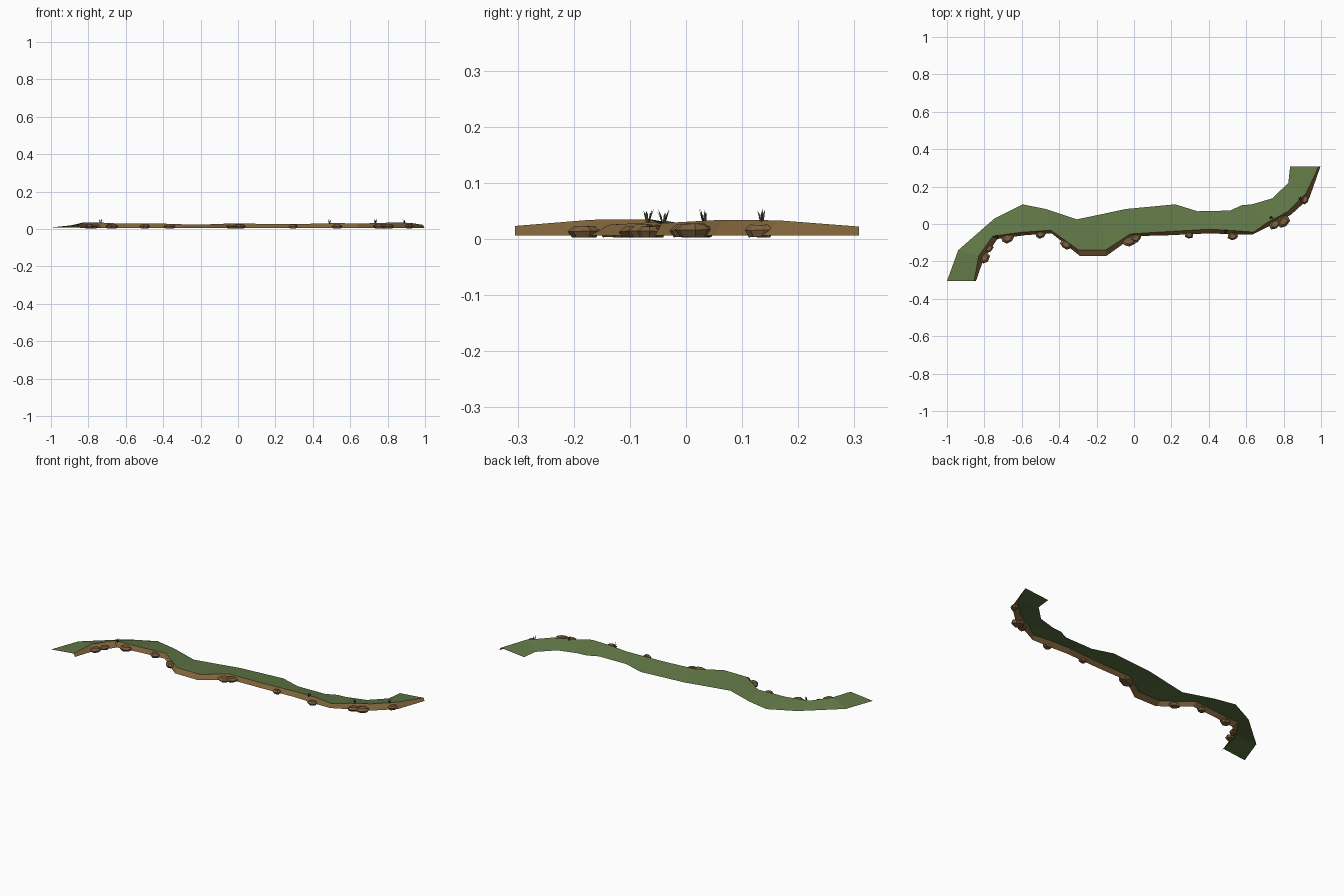
import bpy, bmesh, math, random
from mathutils import Vector

if "Cube" in bpy.data.objects:
    bpy.data.objects.remove(bpy.data.objects["Cube"])

random.seed(4)

def material(name, rgb):
    m = bpy.data.materials.new(name)
    m.diffuse_color = (*rgb, 1)
    m.use_nodes = True
    m.node_tree.nodes["Principled BSDF"].inputs["Base Color"].default_value = m.diffuse_color
    return m

GRASS = material("meadow green", (0.12, 0.188, 0.062))
EARTH = material("earth brown", (0.215, 0.125, 0.043))
STONE = material("stone brown", (0.205, 0.118, 0.045))
BLADE = material("dark blade green", (0.045, 0.075, 0.028))

def finish(name, bm, mats):
    me = bpy.data.meshes.new(name)
    bm.to_mesh(me)
    bm.free()
    for m in mats:
        me.materials.append(m)
    ob = bpy.data.objects.new(name, me)
    bpy.context.collection.objects.link(ob)
    return ob

# Bank outlines, left to right: rear edge (x, y), crest (x, y, z), foot (x, y)
REAR = [(-1, -.305), (-.94, -.14), (-.745, .03), (-.595, .105), (-.47, .08), (-.305, .025),
        (-.17, .053), (-.045, .08), (.22, .105), (.34, .068), (.515, .072), (.575, .1),
        (.63, .105), (.74, .137), (.825, .22), (.835, .308)]
CREST = [(-.855, -.305, .023), (-.83, -.17, .034), (-.755, -.065, .035), (-.61, -.045, .028),
         (-.445, -.033, .03), (-.297, -.138, .025), (-.15, -.138, .025), (-.02, -.053, .03),
         (.19, -.04, .026), (.405, -.028, .028), (.53, -.035, .032), (.64, -.043, .028),
         (.715, .01, .031), (.82, .065, .034), (.92, .165, .033), (.988, .308, .022)]
FOOT = [(-.845, -.305), (-.805, -.19), (-.73, -.08), (-.585, -.06), (-.44, -.05), (-.29, -.17),
        (-.147, -.17), (0, -.065), (.19, -.06), (.405, -.05), (.53, -.055), (.635, -.055),
        (.725, -.01), (.84, .05), (.938, .14), (.997, .308)]

# Open shell: sloping grass top and steep earth face
bm = bmesh.new()
rear = [bm.verts.new((x, y, .008)) for x, y in REAR]
crest = [bm.verts.new(p) for p in CREST]
foot = [bm.verts.new((x, y, .006)) for x, y in FOOT]
for i in range(len(rear) - 1):
    bm.faces.new((crest[i], crest[i + 1], rear[i + 1], rear[i])).material_index = 0
    bm.faces.new((foot[i], foot[i + 1], crest[i + 1], crest[i])).material_index = 1
finish("grassy_bank", bm, [GRASS, EARTH])

# Flat faceted stones set into the earth face: x, y, length, direction in degrees
def stone(x, y, length, ang):
    bm = bmesh.new()
    n = 7
    a = math.radians(ang)
    h = random.uniform(.018, .024)
    jit = [random.uniform(.85, 1.12) for _ in range(n)]
    rings = []
    for z, s in ((.002, .72), (.002 + h * .55, 1), (.002 + h, .6)):
        ring = []
        for k in range(n):
            t = math.tau * k / n
            u = math.cos(t) * length / 2 * s * jit[k]
            v = math.sin(t) * length * .36 * s * jit[k]
            ring.append(bm.verts.new((x + u * math.cos(a) - v * math.sin(a),
                                      y + u * math.sin(a) + v * math.cos(a),
                                      z + random.uniform(0, .002))))
        rings.append(ring)
    for lo, hi in zip(rings, rings[1:]):
        for k in range(n):
            bm.faces.new((lo[k], lo[(k + 1) % n], hi[(k + 1) % n], hi[k]))
    bm.faces.new(rings[0][::-1])
    bm.faces.new(rings[-1])
    finish("stone", bm, [STONE])

for s in [(-.80, -.18, .07, 60), (-.775, -.13, .055, 55), (-.675, -.075, .075, 10),
          (-.50, -.055, .06, 5), (-.365, -.11, .07, -35), (-.025, -.09, .08, 20),
          (.01, -.075, .065, 30), (.295, -.06, .05, 0), (.53, -.065, .06, 0),
          (.755, .0, .075, 35), (.80, .015, .075, 45), (.785, .03, .06, 40), (.915, .13, .06, 60)]:
    stone(*s)

# Grass tufts: a few thin leaning blades each
def tuft(x, y, z):
    bm = bmesh.new()
    for k in range(5):
        a = math.tau * k / 5 + random.uniform(-.4, .4)
        d = Vector((math.cos(a), math.sin(a), 0))
        side = Vector((-d.y, d.x, 0)) * .002
        base = Vector((x, y, z - .003)) + d * .003
        mid = base + d * .004 + Vector((0, 0, .013))
        tip = base + d * random.uniform(.006, .011) + Vector((0, 0, random.uniform(.018, .025)))
        b0, b1, m0, m1, t = (bm.verts.new(p) for p in
                             (base - side, base + side, mid - side, mid + side, tip))
        bm.faces.new((b0, b1, m1, m0))
        bm.faces.new((m0, m1, t))
    finish("grass_tuft", bm, [BLADE])

for p in [(-.735, -.068, .034), (.49, -.04, .031), (.735, .033, .032), (.89, .135, .033)]:
    tuft(*p)
